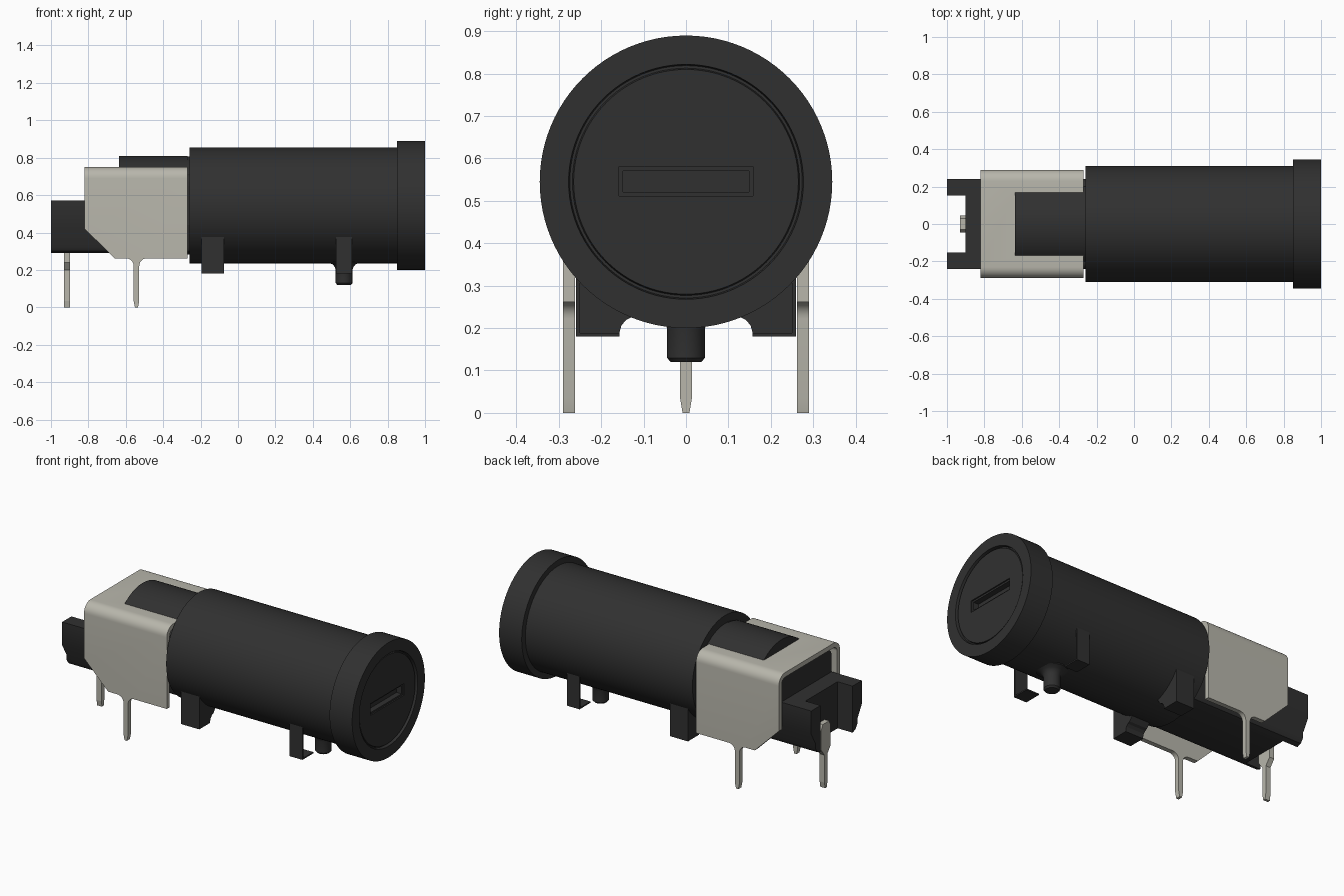
import bpy, bmesh, math
from mathutils import Vector

if "Cube" in bpy.data.objects:
    bpy.data.objects.remove(bpy.data.objects["Cube"])


def material(name, rgb, rough):
    m = bpy.data.materials.new(name)
    m.use_nodes = True
    m.diffuse_color = (*rgb, 1)
    bsdf = next(n for n in m.node_tree.nodes if n.type == 'BSDF_PRINCIPLED')
    bsdf.inputs["Base Color"].default_value = (*rgb, 1)
    bsdf.inputs["Roughness"].default_value = rough
    return m


BLACK = material("black plastic", (0.03, 0.03, 0.03), 0.6)
METAL = material("tinned metal", (0.48, 0.47, 0.41), 0.5)
AXIS_Z = 0.545  # height of the barrel axis


def finish(name, bm, mat):
    bmesh.ops.recalc_face_normals(bm, faces=bm.faces)
    me = bpy.data.meshes.new(name)
    bm.to_mesh(me)
    bm.free()
    ob = bpy.data.objects.new(name, me)
    bpy.context.collection.objects.link(ob)
    me.materials.append(mat)
    return ob


def prism(name, pts, axis, a, b, mat):
    """Extrude a 2D outline along x (points are y,z) or y (points are x,z)."""
    bm = bmesh.new()
    place = (lambda p, t: (t, p[0], p[1])) if axis == 'x' else (lambda p, t: (p[0], t, p[1]))
    face = bm.faces.new([bm.verts.new(place(p, a)) for p in pts])
    ext = bmesh.ops.extrude_face_region(bm, geom=[face])
    step = Vector((b - a, 0, 0)) if axis == 'x' else Vector((0, b - a, 0))
    verts = [g for g in ext["geom"] if isinstance(g, bmesh.types.BMVert)]
    bmesh.ops.translate(bm, verts=verts, vec=step)
    return finish(name, bm, mat)


def box(name, x0, x1, y0, y1, z0, z1, mat):
    return prism(name, [(y0, z0), (y1, z0), (y1, z1), (y0, z1)], 'x', x0, x1, mat)


def lathe(name, pts, axis, centre, mat, steps=96):
    """Spin (along, radius) points about an axis through centre."""
    bm = bmesh.new()
    if axis == 'x':
        co, direction = [(h, 0, r) for h, r in pts], (1, 0, 0)
    else:
        co, direction = [(r, 0, h) for h, r in pts], (0, 0, 1)
    vs = [bm.verts.new(c) for c in co]
    edges = [bm.edges.new(e) for e in zip(vs, vs[1:])]
    bmesh.ops.spin(bm, geom=vs + edges, cent=(0, 0, 0), axis=direction,
                   angle=2 * math.pi, steps=steps)
    bmesh.ops.remove_doubles(bm, verts=bm.verts, dist=1e-5)
    bmesh.ops.translate(bm, verts=bm.verts, vec=centre)
    return finish(name, bm, mat)


def cut(ob, cutter, operation='DIFFERENCE'):
    mod = ob.modifiers.new("cut", 'BOOLEAN')
    mod.operation, mod.solver, mod.object = operation, 'EXACT', cutter
    bpy.context.view_layer.update()
    me = bpy.data.meshes.new_from_object(ob.evaluated_get(bpy.context.evaluated_depsgraph_get()))
    ob.modifiers.clear()
    ob.data = me
    bpy.data.objects.remove(cutter)


def smooth(ob):
    bpy.ops.object.select_all(action='DESELECT')
    ob.select_set(True)
    bpy.context.view_layer.objects.active = ob
    bpy.ops.object.shade_smooth_by_angle(angle=math.radians(30))


def arc(cx, cz, r, a0, a1, n=8):
    angles = [math.radians(a0 + (a1 - a0) * i / n) for i in range(n + 1)]
    return [(cx + r * math.cos(t), cz + r * math.sin(t)) for t in angles]


def mirrored(pts):
    """Complete a right-half outline by reflecting it."""
    return pts + [(-y, z) for y, z in reversed(pts)]


# Main barrel with front flange and a grooved end cap
barrel = lathe("barrel", [(-0.26, 0), (-0.26, 0.31), (0.85, 0.31), (0.85, 0.345),
                          (1.0, 0.345), (1.0, 0.277), (0.98, 0.274), (0.98, 0.268),
                          (0.992, 0.265), (0.992, 0)], 'x', (0, 0, AXIS_Z), BLACK)
# Coin slot with a stepped rim
cut(barrel, box("slot_rim", 0.984, 1.1, -0.158, 0.158, 0.511, 0.581, BLACK))
cut(barrel, box("slot", 0.95, 1.1, -0.148, 0.148, 0.521, 0.571, BLACK))
smooth(barrel)

# Narrow rear barrel rising through the bracket window
smooth(lathe("rear_barrel", [(-0.635, 0), (-0.635, 0.265), (-0.27, 0.265), (-0.27, 0)],
             'x', (0, 0, AXIS_Z), BLACK))
cut(bpy.data.objects["rear_barrel"], box("trim", -0.7, -0.2, -0.24, 0.24, 0.4, 0.9, BLACK), 'INTERSECT')
smooth(lathe("rear_collar", [(-0.275, 0), (-0.275, 0.262), (-0.255, 0.262), (-0.255, 0)],
             'x', (0, 0, AXIS_Z), BLACK))
cut(bpy.data.objects["rear_collar"], box("trim", -0.3, -0.2, -0.24, 0.24, 0.2, 0.9, BLACK), 'INTERSECT')

# Rear housing: rounded belly with a notch for the end terminal
half = [(0.15, 0.29), (0.18, 0.30), (0.197, 0.325), (0.20, 0.36), (0.24, 0.43), (0.24, 0.57)]
housing = prism("rear_housing", mirrored(half), 'x', -1.0, -0.255, BLACK)
cut(housing, box("notch", -1.1, -0.90, -0.152, 0.152, 0.2, 0.8, BLACK))
smooth(housing)
upper = [(0.24, 0.55)] + arc(0.19, 0.665, 0.05, 0, 90, 6)
smooth(prism("housing_upper", mirrored(upper), 'x', -0.80, -0.26, BLACK))

# Folded metal bracket: U section trimmed by a side outline that includes the legs
outer = [(0.29, -0.01)] + arc(0.23, 0.69, 0.06, 0, 90)
inner = [(0.262, -0.01)] + arc(0.23, 0.69, 0.032, 0, 90)
section = mirrored(outer) + [(-y, z) for y, z in inner] + list(reversed(inner))
bracket = prism("bracket", section, 'x', -0.82, -0.27, METAL)
LEG = -0.543
side = [(-0.9, 0.8), (-0.2, 0.8), (-0.2, 0.262)]
side += arc(LEG + 0.055, 0.222, 0.04, 90, 180, 6)
side += [(LEG + 0.015, 0.035), (LEG + 0.008, 0), (LEG - 0.008, 0), (LEG - 0.015, 0.035)]
side += arc(LEG - 0.055, 0.222, 0.04, 0, 90, 6)
side += [(-0.66, 0.262), (-0.82, 0.42), (-0.9, 0.42)]
cut(bracket, prism("side_outline", side, 'y', -0.5, 0.5, METAL), 'INTERSECT')
cut(bracket, box("window", -0.635, -0.2, -0.168, 0.168, 0.6, 0.9, METAL))
smooth(bracket)

# Flat end terminal with a wide head and a narrow leg
pin = [(0.008, 0), (0.014, 0.035), (0.014, 0.20), (0.045, 0.24), (0.045, 0.36), (0.03, 0.39)]
prism("end_terminal", mirrored(pin), 'x', -0.93, -0.898, METAL)

# Feet under the barrel, one of each on both sides
for s, label in ((1, "left"), (-1, "right")):
    foot = [(0.26, 0.18), (0.26, 0.385), (0.10, 0.385), (0.10, 0.26), (0.125, 0.227)]
    foot += [(0.14, 0.22), (0.152, 0.207), (0.157, 0.19), (0.157, 0.18)]
    prism("rear_foot_" + label, [(s * y, z) for y, z in foot], 'x', -0.195, -0.075, BLACK)
    # Front foot is an open angle: outer wall plus sole
    hook = [(0.26, 0.18), (0.26, 0.38), (0.25, 0.38), (0.25, 0.188), (0.157, 0.188), (0.157, 0.18)]
    prism("front_foot_" + label, [(s * y, z) for y, z in hook], 'x', 0.525, 0.61, BLACK)

# Locating peg flaring into the barrel
peg = [(0.12, 0), (0.12, 0.036), (0.13, 0.045), (0.20, 0.045), (0.217, 0.05),
       (0.23, 0.062), (0.24, 0.085), (0.26, 0.085), (0.26, 0)]
smooth(lathe("locating_peg", peg, 'z', (0.567, 0, 0), BLACK, 32))
